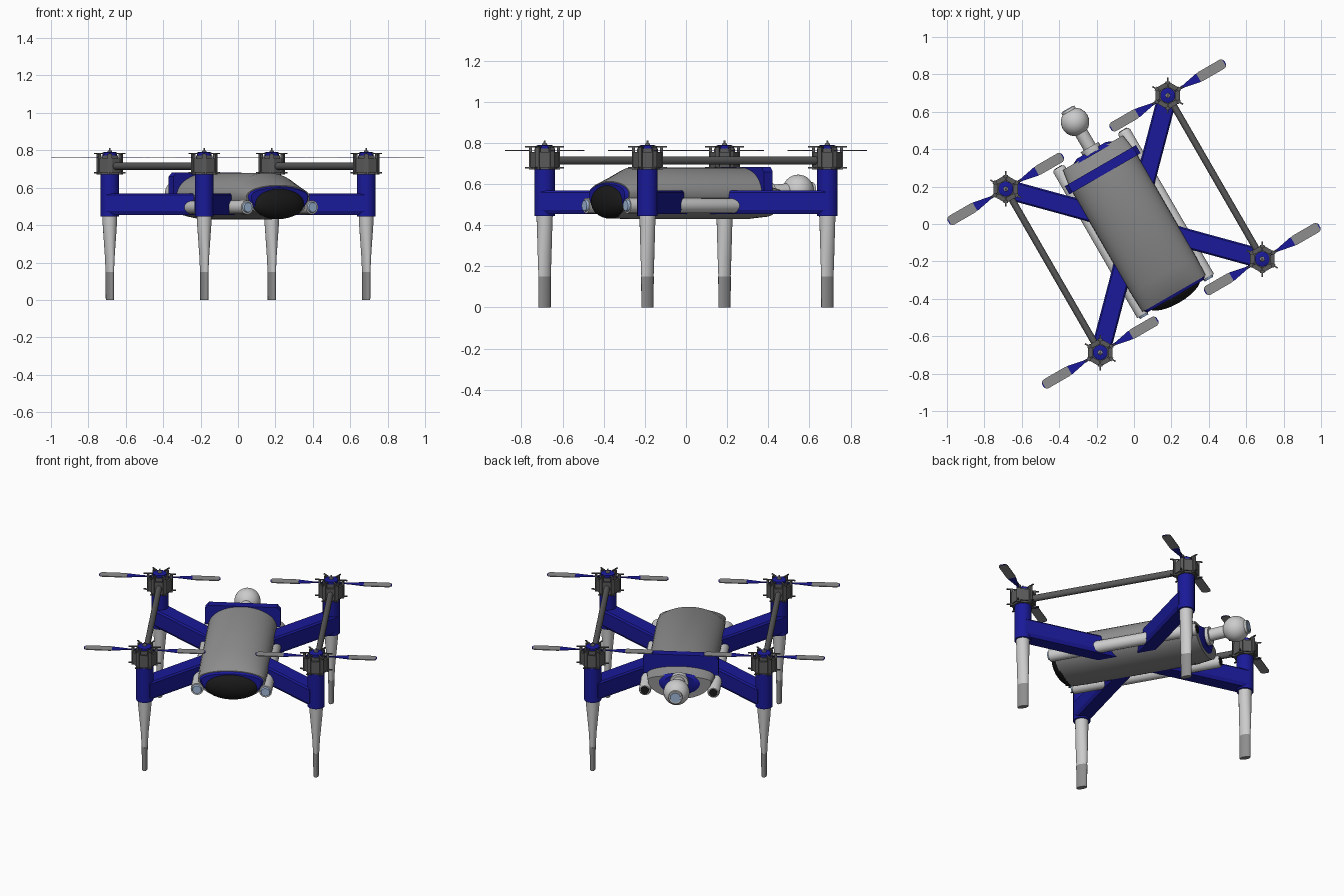
import bpy, bmesh
from math import sin, cos, pi, radians, atan2
from mathutils import Vector, Matrix

if "Cube" in bpy.data.objects:
    bpy.data.objects.remove(bpy.data.objects["Cube"])

TURN = Matrix.Rotation(radians(30), 4, 'Z')   # whole craft sits turned 30 degrees
MOTORS = [(sx * 0.5, sy * 0.505) for sx in (-1, 1) for sy in (-1, 1)]


def material(name, rgb):
    m = bpy.data.materials.new(name)
    m.diffuse_color = (*rgb, 1)
    m.use_nodes = True
    m.node_tree.nodes["Principled BSDF"].inputs["Base Color"].default_value = m.diffuse_color
    return m


BLUE = material("blue", (0.01, 0.01, 0.32))
WHITE = material("white", (0.72, 0.72, 0.70))
GREY = material("mid_grey", (0.27, 0.27, 0.27))
DARK = material("dark_grey", (0.10, 0.10, 0.10))
BLACK = material("black", (0.01, 0.01, 0.01))
GLASS = material("glass", (0.35, 0.48, 0.68))


def finish(name, bm, mat, smooth=True):
    bmesh.ops.recalc_face_normals(bm, faces=bm.faces)
    bm.transform(TURN)
    me = bpy.data.meshes.new(name)
    bm.to_mesh(me)
    bm.free()
    ob = bpy.data.objects.new(name, me)
    bpy.context.collection.objects.link(ob)
    me.materials.append(mat)
    if smooth:
        bpy.ops.object.select_all(action='DESELECT')
        ob.select_set(True)
        bpy.context.view_layer.objects.active = ob
        bpy.ops.object.shade_smooth_by_angle(angle=radians(35))
    return ob


def add_loft(bm, rings):
    vs = [[bm.verts.new(p) for p in r] for r in rings]
    n = len(vs[0])
    for a, b in zip(vs, vs[1:]):
        for i in range(n):
            bm.faces.new((a[i], a[(i + 1) % n], b[(i + 1) % n], b[i]))
    bm.faces.new(vs[0])
    bm.faces.new(vs[-1])


def loft(name, rings, mat, smooth=True):
    bm = bmesh.new()
    add_loft(bm, rings)
    return finish(name, bm, mat, smooth)


def ring_z(x, y, z, rx, ry=None, n=20):
    ry = rx if ry is None else ry
    return [(x + rx * cos(2 * pi * i / n), y + ry * sin(2 * pi * i / n), z) for i in range(n)]


def ring_y(x, y, z, rx, up, down=None, n=40):
    down = up if down is None else down
    pts = []
    for i in range(n):
        a = 2 * pi * i / n
        pts.append((x + rx * cos(a), y, z + sin(a) * (up if sin(a) > 0 else down)))
    return pts


def add_box(bm, size, mat):
    bmesh.ops.create_cube(bm, size=1, matrix=mat @ Matrix.Diagonal((*size, 1)))


def ball(name, loc, radii, mat):
    bm = bmesh.new()
    bmesh.ops.create_uvsphere(bm, u_segments=28, v_segments=16, radius=1,
                              matrix=Matrix.Translation(loc) @ Matrix.Diagonal((*radii, 1)))
    return finish(name, bm, mat)


# Fuselage: flattened tube with sloped front and low tail
C = 0.555
loft("fuselage", [ring_y(0, -0.43, C, 0.195, 0.058, 0.122),
                  ring_y(0, -0.31, C, 0.2, 0.125),
                  ring_y(0, 0.345, C, 0.2, 0.125)], GREY)
loft("tail_shell", [ring_y(0, 0.34, C, 0.2, 0.06, 0.125),
                    ring_y(0, 0.44, C, 0.185, 0.03, 0.115)], GREY)
loft("tail_ring", [ring_y(0, 0.43, 0.54, 0.14, 0.06, 0.085),
                   ring_y(0, 0.455, 0.545, 0.09, 0.05, 0.06)], BLUE)

# Nose: blue lip and black sensor dome
loft("nose_lip", [ring_y(0, -0.425, C, 0.19, 0.056, 0.115),
                  ring_y(0, -0.445, C, 0.175, 0.045, 0.1)], BLUE)
ball("nose_dome", (0, -0.425, 0.515), (0.16, 0.06, 0.083), BLACK)

# Rear bulkhead with chamfered top corners
prof = [(-0.22, 0.56), (0.22, 0.56), (0.22, 0.66), (0.2, 0.682), (-0.2, 0.682), (-0.22, 0.66)]
loft("rear_bulkhead", [[(x, y, z) for x, z in prof] for y in (0.31, 0.36)], BLUE, False)

# Ball camera on the tail
loft("camera_neck", [ring_y(0, 0.44, 0.555, 0.055, 0.055, n=24), ring_y(0, 0.475, 0.555, 0.055, 0.055, n=24),
                     ring_y(0, 0.475, 0.56, 0.036, 0.036, n=24),
                     ring_y(0, 0.6, 0.57, 0.036, 0.036, n=24)], WHITE)
ball("camera_ball", (0, 0.63, 0.57), (0.076, 0.076, 0.076), WHITE)
loft("camera_rim", [ring_y(0, 0.67, 0.57, 0.042, 0.042, n=24),
                    ring_y(0, 0.708, 0.57, 0.04, 0.04, n=24)], WHITE)
loft("camera_lens", [ring_y(0, 0.70, 0.57, 0.034, 0.034, n=24),
                     ring_y(0, 0.711, 0.57, 0.03, 0.03, n=24)], GLASS)

# Side light tubes
for sx, side in ((-1, "left"), (1, "right")):
    x = sx * 0.2
    loft(side + "_light_tube", [ring_y(x, y, 0.495, r, r, n=20) for y, r in
         ((-0.445, 0.037), (-0.42, 0.037), (0.45, 0.036), (0.462, 0.03))], WHITE)
    loft(side + "_light_lens", [ring_y(x, -0.44, 0.495, 0.031, 0.031, n=20),
                                ring_y(x, -0.456, 0.495, 0.025, 0.025, n=20)], GLASS)
    loft(side + "_tube_end", [ring_y(x, 0.45, 0.495, 0.026, 0.026, n=20),
                              ring_y(x, 0.466, 0.495, 0.024, 0.024, n=20)], BLACK)
    # Rod joining front and rear motors
    loft(side + "_brace_rod", [ring_y(sx * 0.5, y, 0.715, 0.018, 0.02, n=12)
                               for y in (-0.505, 0.505)], DARK)

# Blade outlines along +x: half widths at each distance
ROOT = [(0.04, 0.005), (0.1, 0.008), (0.19, 0.026)]
BLADE = [(0.1, 0.003), (0.19, 0.024), (0.2, 0.027), (0.335, 0.027), (0.348, 0.022)]
TIP = [(0.335, 0.0265), (0.346, 0.022), (0.354, 0.012)]


def add_blade(bm, prof, sx, x, y, z, t):
    outline = [(d, w) for d, w in prof] + [(d, -w) for d, w in reversed(prof)]
    add_loft(bm, [[(x + sx * d, y + w, z + h) for d, w in outline] for h in (-t, t)])


for k, (x, y) in enumerate(MOTORS):
    tag = ("left_front", "left_rear", "right_front", "right_rear")[k]
    # Arm beam from hub, with bevelled edges
    d = Vector((x, y, 0)).normalized()
    n = Vector((-d.y, d.x, 0))
    sec = [(-0.04, 0.455), (0.04, 0.455), (0.052, 0.475), (0.052, 0.56),
           (0.044, 0.57), (-0.044, 0.57), (-0.052, 0.56), (-0.052, 0.475)]
    loft(tag + "_arm", [[d * r + n * u + Vector((0, 0, z)) for u, z in sec]
                        for r in (0.0, 0.715)], BLUE, False)
    loft(tag + "_arm_socket", [ring_z(x, y, 0.445, 0.05), ring_z(x, y, 0.68, 0.05)], BLUE)

    # Leg: round at the top, flattening to a blade-like foot
    loft(tag + "_leg", [ring_z(x, y, 0.45, 0.04), ring_z(x, y, 0.40, 0.038),
                        ring_z(x, y, 0.24, 0.023, 0.036), ring_z(x, y, 0.15, 0.018, 0.033)], WHITE)
    loft(tag + "_foot", [ring_z(x, y, 0.15, 0.018, 0.034), ring_z(x, y, 0.0, 0.016, 0.033)], GREY)

    # Motor: hexagonal case, corner posts and thin radial fins
    bm = bmesh.new()
    add_loft(bm, [ring_z(x, y, z, r, n=6) for z, r in ((0.67, 0.066), (0.748, 0.066))])
    add_loft(bm, [ring_z(x, y, z, 0.05, n=6) for z in (0.748, 0.772)])
    for i in range(6):
        turn = Matrix.Translation((x, y, 0)) @ Matrix.Rotation(i * pi / 3, 4, 'Z')
        add_box(bm, (0.014, 0.022, 0.11), turn @ Matrix.Translation((0.068, 0, 0.725)))
        add_box(bm, (0.09, 0.008, 0.006), turn @ Matrix.Translation((0.05, 0, 0.782)))
        add_box(bm, (0.09, 0.008, 0.006), turn @ Matrix.Translation((0.05, 0, 0.680)))
        mid = turn @ Matrix.Rotation(pi / 6, 4, 'Z')
        add_box(bm, (0.012, 0.05, 0.075), mid @ Matrix.Translation((0.06, 0, 0.718)))
    finish(tag + "_motor", bm, DARK, False)
    loft(tag + "_motor_cap", [ring_z(x, y, z, r) for z, r in
                              ((0.77, 0.04), (0.787, 0.04), (0.791, 0.03))], BLUE)
    loft(tag + "_motor_shaft", [ring_z(x, y, z, r, n=12) for z, r in
                                ((0.785, 0.014), (0.797, 0.012), (0.8, 0.005), (0.812, 0.004))], GREY)

    # Propeller: blue roots and tips, grey blades
    blue, grey = bmesh.new(), bmesh.new()
    for sx in (-1, 1):
        add_blade(blue, ROOT, sx, x, y, 0.763, 0.0015)
        add_blade(blue, TIP, sx, x, y, 0.763, 0.0015)
        add_blade(grey, BLADE[1:], sx, x, y, 0.763, 0.0025)
    finish(tag + "_propeller_root", blue, BLUE, False)
    finish(tag + "_propeller_blade", grey, GREY, False)
